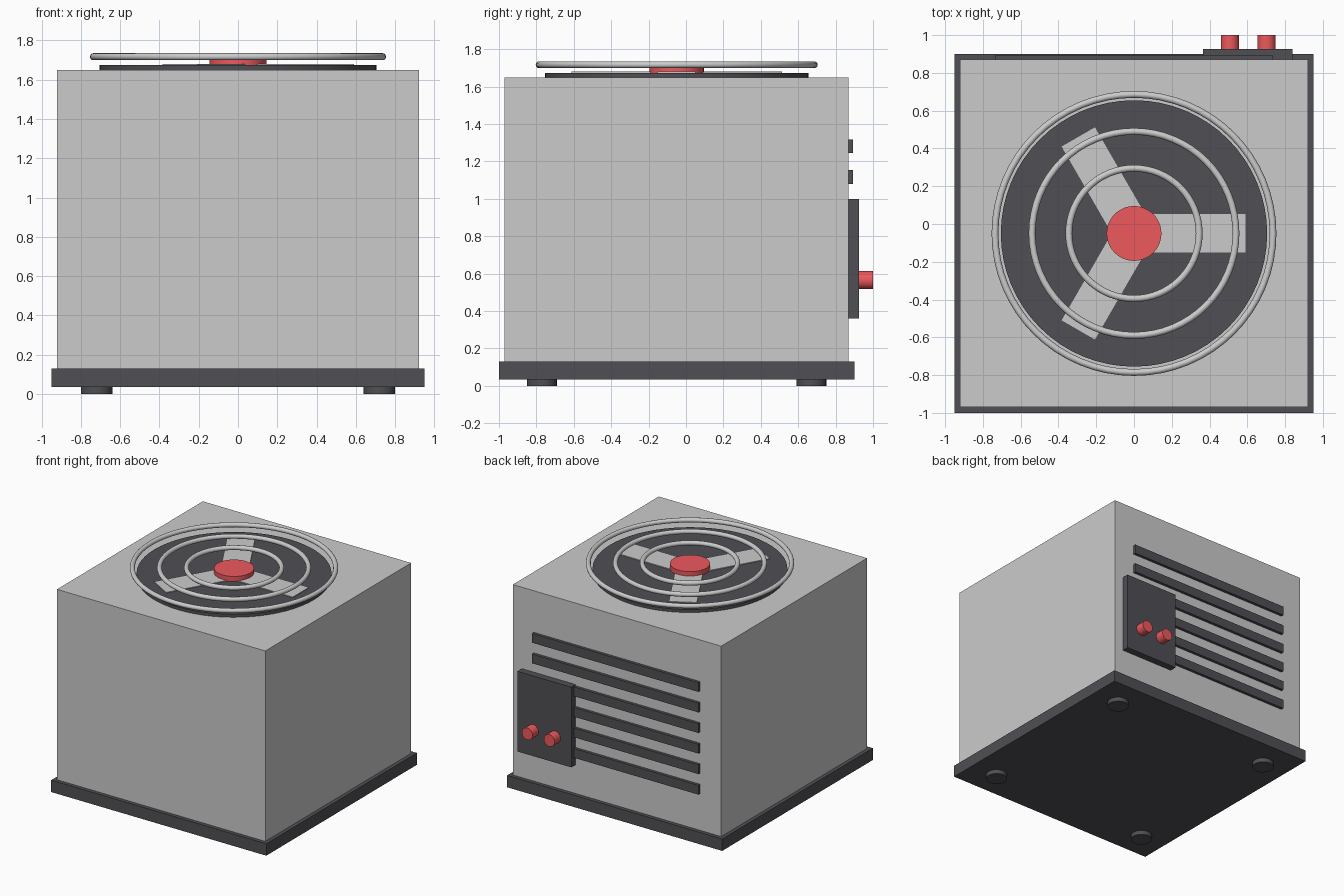
import bpy
from math import radians, cos, sin

if "Cube" in bpy.data.objects:
    bpy.data.objects.remove(bpy.data.objects["Cube"])

CY = -0.05  # y centre of the housing


def material(name, rgb):
    m = bpy.data.materials.new(name)
    m.diffuse_color = (*rgb, 1)
    m.use_nodes = True
    m.node_tree.nodes["Principled BSDF"].inputs["Base Color"].default_value = m.diffuse_color
    return m


DARK = material("dark_plastic", (0.08, 0.08, 0.09))
RED = material("red_plastic", (0.85, 0.1, 0.11))


def finish(name, mat, smooth=False):
    ob = bpy.context.object
    ob.name = name
    if mat:
        ob.data.materials.append(mat)
    if smooth:
        bpy.ops.object.shade_smooth_by_angle(angle=radians(40))
    return ob


def box(name, x0, x1, y0, y1, z0, z1, mat=None):
    bpy.ops.mesh.primitive_cube_add(size=1, location=((x0 + x1) / 2, (y0 + y1) / 2, (z0 + z1) / 2))
    ob = finish(name, mat)
    ob.scale = (x1 - x0, y1 - y0, z1 - z0)
    bpy.ops.object.transform_apply(location=False, rotation=False, scale=True)
    return ob


def cylinder(name, r, depth, loc, mat=None, sides=32, rot=(0, 0, 0)):
    bpy.ops.mesh.primitive_cylinder_add(vertices=sides, radius=r, depth=depth, location=loc, rotation=rot)
    return finish(name, mat, True)


# Housing and base tray
box("housing", -0.92, 0.92, CY - 0.92, CY + 0.92, 0.13, 1.65)
box("base_tray", -0.95, 0.95, CY - 0.95, CY + 0.95, 0.035, 0.13, DARK)

# Feet
for sx in (-1, 1):
    for sy in (-1, 1):
        cylinder("foot", 0.08, 0.04, (sx * 0.72, CY + sy * 0.72, 0.02), DARK, 24)

# Fan plate, blades and hub
cylinder("fan_plate", 0.705, 0.033, (0, CY, 1.6575), DARK, 64)
for i in range(3):
    a = radians(120 * i)
    blade = box("fan_blade", -0.295, 0.295, -0.102, 0.102, 1.665, 1.68)
    blade.location.x = 0.295 * cos(a)
    blade.location.y = CY + 0.295 * sin(a)
    blade.rotation_euler.z = a
cylinder("fan_hub", 0.145, 0.05, (0, CY, 1.69), RED, 48)

# Concentric guard rings
for r in (0.345, 0.54, 0.736):
    bpy.ops.mesh.primitive_torus_add(major_radius=r, minor_radius=0.018, major_segments=64,
                                     minor_segments=12, location=(0, CY, 1.717))
    finish("guard_ring", None, True)

# Rear louvre bars
for i in range(6):
    z = 1.281 - 0.164 * i
    box("louvre_bar", -0.735, 0.735, 0.86, 0.893, z - 0.037, z + 0.037, DARK)

# Rear service panel with two pipe stubs
box("service_panel", 0.365, 0.84, 0.86, 0.926, 0.36, 1.0, DARK)
for x in (0.508, 0.702):
    cylinder("pipe_stub", 0.048, 0.09, (x, 0.955, 0.565), RED, 24, (radians(90), 0, 0))
